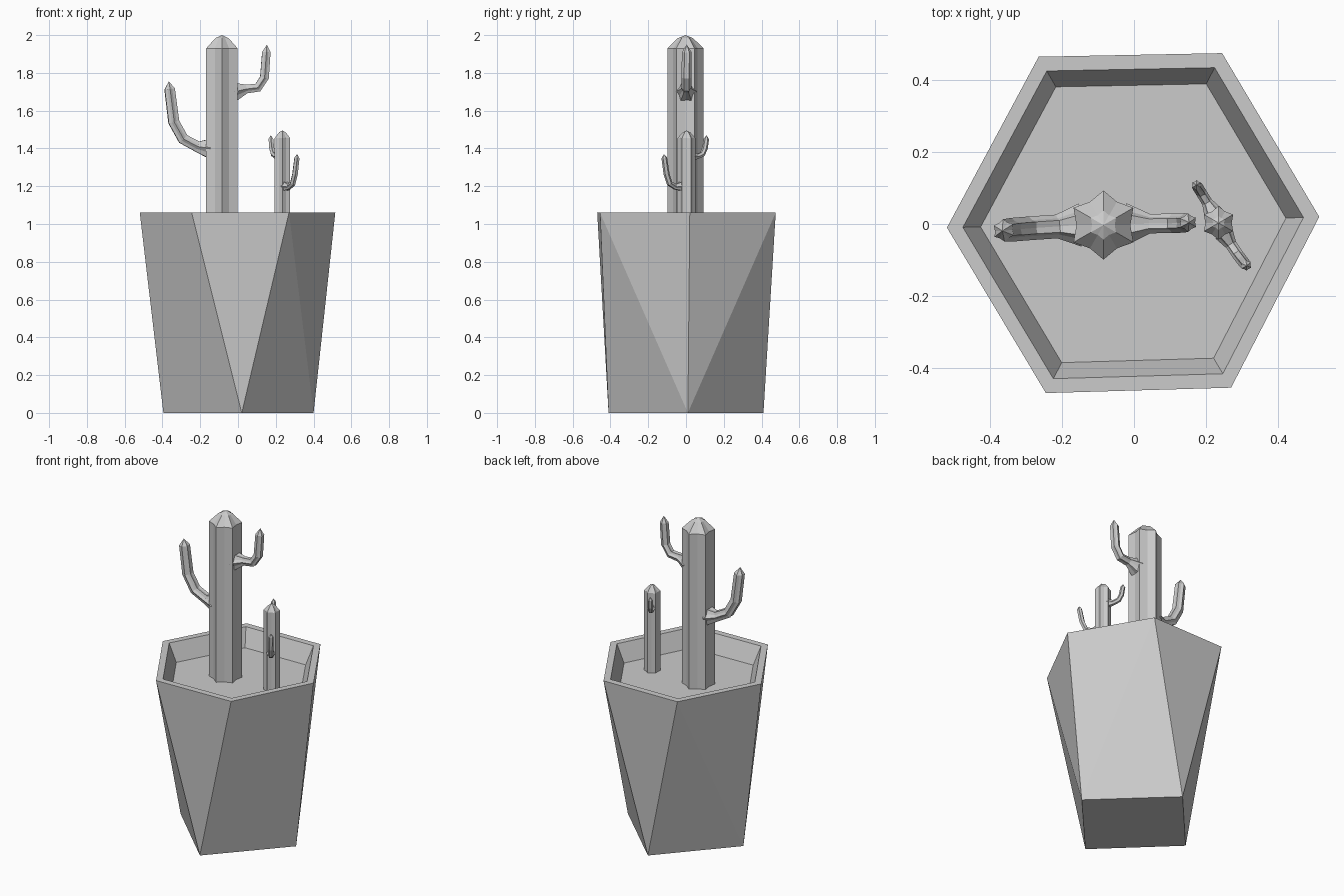
import bpy, bmesh, math
from mathutils import Vector

if "Cube" in bpy.data.objects:
    bpy.data.objects.remove(bpy.data.objects["Cube"])


def finish(name, bm):
    bmesh.ops.recalc_face_normals(bm, faces=bm.faces[:])
    me = bpy.data.meshes.new(name)
    bm.to_mesh(me)
    bm.free()
    ob = bpy.data.objects.new(name, me)
    bpy.context.collection.objects.link(ob)
    return ob


def ribbed_tube(name, path, radii, side, valley=0.78, ribs=6):
    """Star-section tube along a planar path; last point closes to a tip.
    side is the constant normal of the path's plane."""
    bm = bmesh.new()
    pts = [Vector(p) for p in path]
    side = Vector(side).normalized()
    n = ribs * 2
    rings = []
    for i, p in enumerate(pts[:-1]):
        tan = (pts[i + 1] - pts[max(i - 1, 0)]).normalized()
        up = tan.cross(side)
        ring = []
        for k in range(n):
            a = 2 * math.pi * k / n
            r = radii[i] * (1 if k % 2 == 0 else valley)
            ring.append(bm.verts.new(p + side * (r * math.cos(a)) + up * (r * math.sin(a))))
        rings.append(ring)
    tip = bm.verts.new(pts[-1])
    for a, b in zip(rings, rings[1:]):
        for k in range(n):
            bm.faces.new((a[k], a[(k + 1) % n], b[(k + 1) % n], b[k]))
    for k in range(n):
        bm.faces.new((rings[-1][k], rings[-1][(k + 1) % n], tip))
    bm.faces.new(rings[0][::-1])
    return finish(name, bm)


def trunk(name, x, y, r, shoulder, top):
    h = top - shoulder
    path = [(x, y, 0.94), (x, y, shoulder), (x, y, shoulder + 0.77 * h), (x, y, top)]
    ribbed_tube(name, path, [r, r, r * 0.42], (0, 1, 0))


def arm(name, path, r, flare):
    """Arm with a flared root, a bend and a pointed end."""
    d = Vector(path[-1]) - Vector(path[0])
    radii = [flare] + [r] * (len(path) - 3) + [r * 0.95]
    ribbed_tube(name, path, radii, (-d.y, d.x, 0))


# Faceted pot: hexagonal mouth, square foot, recessed soil
bm = bmesh.new()
hexa = [(0.515, 0.02), (0.245, 0.475), (-0.265, 0.465),
        (-0.52, -0.01), (-0.245, -0.47), (0.27, -0.455)]
foot = [(0.40, 0.01), (-0.02, 0.41), (-0.395, -0.01), (0.02, -0.41)]


def loop(points, s, z):
    return [bm.verts.new((x * s, y * s, z)) for x, y in points]


A = loop(hexa, 1.0, 1.06)
R = loop(hexa, 0.915, 1.06)
S = loop(hexa, 0.82, 0.95)
B = loop(foot, 1.0, 0.0)
for a, b in ((A, R), (R, S)):
    for k in range(6):
        j = (k + 1) % 6
        bm.faces.new((a[k], a[j], b[j], b[k]))
bm.faces.new(S)
bm.faces.new(B)
for t in ((0, 1, 0), (5, 0, 0), (1, 2, 1), (2, 3, 2), (3, 4, 2), (4, 5, 3)):
    bm.faces.new((A[t[0]], A[t[1]], B[t[2]]))
for a, b, c in ((1, 0, 1), (2, 1, 2), (4, 2, 3), (5, 3, 0)):
    bm.faces.new((A[a], B[b], B[c]))
finish("pot", bm)

# Large cactus and its arms
trunk("large_cactus_trunk", -0.085, -0.003, 0.096, 1.93, 2.0)
arm("large_cactus_left_arm",
    [(-0.15, -0.003, 1.40), (-0.215, -0.007, 1.41), (-0.29, -0.012, 1.45),
     (-0.34, -0.016, 1.54), (-0.362, -0.018, 1.715), (-0.366, -0.019, 1.755)], 0.033, 0.06)
arm("large_cactus_right_arm",
    [(-0.02, 0, 1.70), (0.045, 0.001, 1.715), (0.105, 0.002, 1.722),
     (0.14, 0.003, 1.775), (0.15, 0.004, 1.91), (0.153, 0.004, 1.95)], 0.027, 0.058)

# Small cactus and its arms
trunk("small_cactus_trunk", 0.235, 0.003, 0.047, 1.455, 1.495)
arm("small_cactus_front_arm",
    [(0.25, -0.025, 1.20), (0.27, -0.058, 1.197), (0.29, -0.087, 1.215),
     (0.302, -0.103, 1.265), (0.312, -0.115, 1.35), (0.313, -0.116, 1.37)], 0.016, 0.028)
arm("small_cactus_back_arm",
    [(0.22, 0.03, 1.36), (0.203, 0.061, 1.358), (0.187, 0.087, 1.37),
     (0.179, 0.1, 1.40), (0.174, 0.108, 1.45), (0.174, 0.109, 1.47)], 0.015, 0.027)
